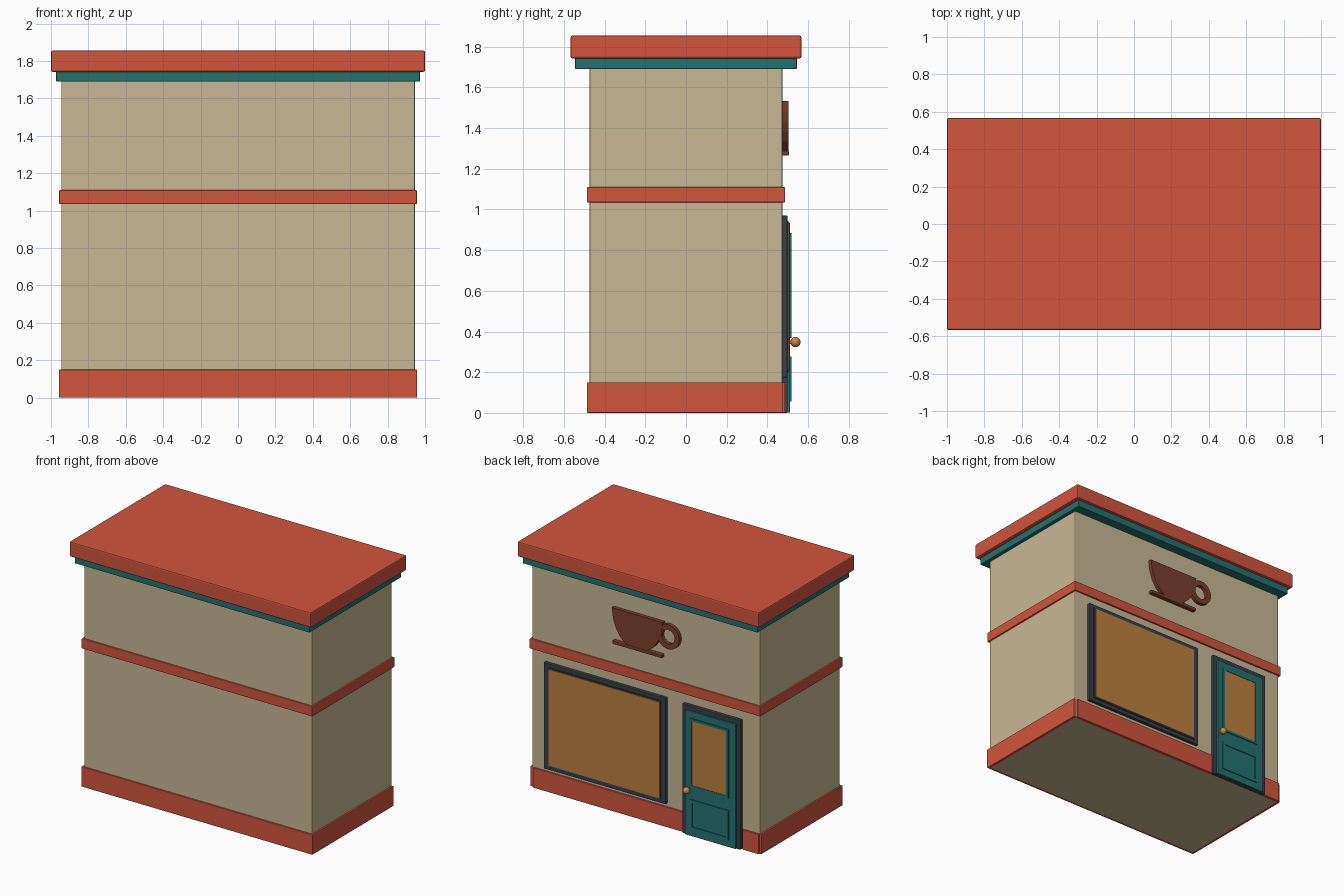
import bpy, bmesh, math

if "Cube" in bpy.data.objects:
    bpy.data.objects.remove(bpy.data.objects["Cube"])


def material(name, rgb):
    m = bpy.data.materials.new(name)
    m.diffuse_color = (*rgb, 1.0)
    m.use_nodes = True
    m.node_tree.nodes["Principled BSDF"].inputs["Base Color"].default_value = m.diffuse_color
    return m


RED = material("brick_red", (0.64, 0.089, 0.045))
WALL = material("sand_plaster", (0.578, 0.479, 0.296))
TEAL = material("teal_paint", (0.016, 0.171, 0.162))
DARK = material("charcoal_frame", (0.040, 0.053, 0.068))
GLASS = material("amber_glass", (0.50, 0.222, 0.049))
BROWN = material("coffee_brown", (0.195, 0.051, 0.025))
BRASS = material("brass", (0.60, 0.24, 0.06))


def finish(name, bm, mat, bevel=0.0):
    bmesh.ops.recalc_face_normals(bm, faces=bm.faces)
    me = bpy.data.meshes.new(name)
    bm.to_mesh(me)
    bm.free()
    me.materials.append(mat)
    ob = bpy.data.objects.new(name, me)
    bpy.context.collection.objects.link(ob)
    if bevel:
        mod = ob.modifiers.new("edge", 'BEVEL')
        mod.width = bevel
        mod.segments = 2
    return ob


def box(name, x, y, z, mat, bevel=0.0):
    """Box from (min, max) ranges."""
    bm = bmesh.new()
    bmesh.ops.create_cube(bm, size=1)
    for v in bm.verts:
        for i, (a, b) in enumerate((x, y, z)):
            v.co[i] = a if v.co[i] < 0 else b
    return finish(name, bm, mat, bevel)


def rim(name, x, z, y, width, mat):
    """Rectangular border made from two rails and two stiles."""
    (x0, x1), (z0, z1) = x, z
    box(name + "_bottom", x, y, (z0, z0 + width), mat)
    box(name + "_top", x, y, (z1 - width, z1), mat)
    box(name + "_left", (x0, x0 + width), y, (z0 + width, z1 - width), mat)
    box(name + "_right", (x1 - width, x1), y, (z0 + width, z1 - width), mat)


def extrude_xz(name, pts, y0, y1, mat):
    """Flat outline in xz pushed along y."""
    bm = bmesh.new()
    f = bm.faces.new([bm.verts.new((x, y0, z)) for x, z in pts])
    ext = bmesh.ops.extrude_face_region(bm, geom=[f])
    for g in ext["geom"]:
        if isinstance(g, bmesh.types.BMVert):
            g.co.y = y1
    return finish(name, bm, mat)


def sym(v):
    return (-v, v)


# Building shell, band, cornice and roof
box("walls", sym(0.945), sym(0.475), (0.0, 1.72), WALL, 0.008)
box("middle_band", sym(0.956), sym(0.487), (1.035, 1.11), RED, 0.005)
box("cornice", sym(0.973), sym(0.545), (1.69, 1.75), TEAL, 0.005)
box("roof_slab", sym(1.0), sym(0.567), (1.742, 1.855), RED, 0.009)

# Skirting, broken at the doorway
box("front_skirting", sym(0.957), (-0.487, -0.46), (0, 0.15), RED, 0.004)
for side, s in (("left", -1), ("right", 1)):
    box(side + "_skirting", sorted((s * 0.93, s * 0.957)), (-0.475, 0.475),
        (0, 0.15), RED, 0.004)
box("back_skirting_wide", (-0.32, 0.928), (0.46, 0.487), (0, 0.15), RED, 0.004)
box("back_skirting_short", (-0.943, -0.805), (0.46, 0.487), (0, 0.15), RED, 0.004)

# Shop window
box("window_frame", (-0.18, 0.83), (0.465, 0.498), (0.175, 0.97), DARK, 0.004)
box("window_lip", (-0.142, 0.792), (0.49, 0.505), (0.202, 0.943), DARK)
box("window_glass", (-0.132, 0.782), (0.495, 0.509), (0.212, 0.934), GLASS)

# Door: frame, leaf, glazing, lower panel, knob
box("door_frame", (-0.80, -0.32), (0.465, 0.499), (0, 0.97), DARK, 0.004)
box("door_leaf", (-0.768, -0.350), (0.48, 0.511), (0.002, 0.935), TEAL, 0.003)
rim("door_glass_rim", (-0.712, -0.392), (0.368, 0.885), (0.505, 0.518), 0.018, TEAL)
box("door_glass", (-0.696, -0.408), (0.50, 0.515), (0.384, 0.869), GLASS)
rim("door_panel_rim", (-0.712, -0.392), (0.055, 0.278), (0.505, 0.518), 0.02, TEAL)

bm = bmesh.new()
bmesh.ops.create_uvsphere(bm, u_segments=20, v_segments=12, radius=0.025)
for v in bm.verts:
    v.co.x -= 0.38
    v.co.y += 0.538
    v.co.z += 0.348
for f in bm.faces:
    f.smooth = True
finish("door_knob", bm, BRASS)
box("knob_stem", (-0.389, -0.371), (0.505, 0.53), (0.339, 0.357), BRASS)

# Cup sign: bowl, saucer and handle ring
CX, Y0, Y1 = 0.053, 0.47, 0.503
half = [(0.21, 1.533), (0.204, 1.48), (0.192, 1.43), (0.172, 1.38),
        (0.142, 1.335), (0.105, 1.302), (0.08, 1.284)]
bowl = [(CX + w, z) for w, z in half] + [(CX - w, z) for w, z in reversed(half)]
extrude_xz("cup_bowl", bowl, Y0, Y1, BROWN)
box("cup_saucer", (CX - 0.205, CX + 0.205), (Y0, Y1 + 0.003), (1.264, 1.288), BROWN, 0.005)

bm = bmesh.new()
N, rings = 32, []
for i in range(N):
    a = 2 * math.pi * i / N
    rings.append([bm.verts.new((-0.203 + r * math.cos(a), y, 1.437 + r * math.sin(a)))
                  for r, y in ((0.092, Y0), (0.092, Y1 - 0.002),
                               (0.053, Y1 - 0.002), (0.053, Y0))])
for i in range(N):
    a, b = rings[i], rings[(i + 1) % N]
    for k in range(4):
        bm.faces.new((a[k], b[k], b[(k + 1) % 4], a[(k + 1) % 4]))
finish("cup_handle", bm, BROWN)
